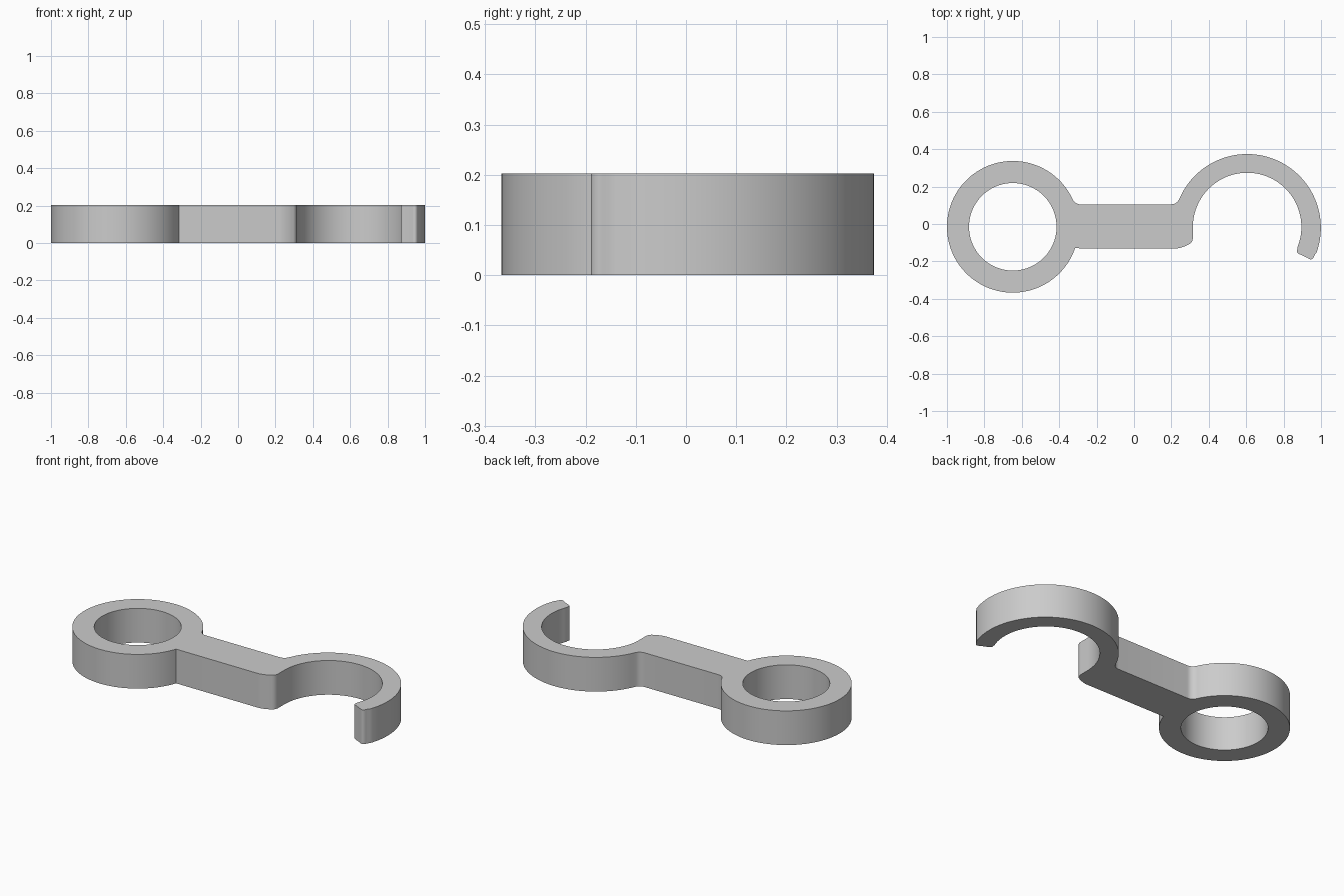
import bpy
import bmesh
from math import cos, sin, radians

HEIGHT = 0.203

if "Cube" in bpy.data.objects:
    bpy.data.objects.remove(bpy.data.objects["Cube"], do_unlink=True)


def arc(cx, cy, r, a0, a1, n):
    angles = [radians(a0 + (a1 - a0) * i / n) for i in range(n + 1)]
    return [(cx + r * cos(a), cy + r * sin(a)) for a in angles]


def bend(p, c, q, n=8):
    """Rounded corner from p to q, pulled towards c."""
    ts = [i / n for i in range(n + 1)]
    return [tuple((1 - t) ** 2 * a + 2 * t * (1 - t) * b + t * t * d
                  for a, b, d in zip(p, c, q)) for t in ts]


RING = (-0.648, -0.015)
HOOK = (0.605, -0.02)

# Outer contour, counter-clockwise from the underside of the arm
outline = bend((0.225, -0.131), (0.255, -0.128), (0.285, -0.113))
outline += bend((0.29, -0.11), (0.315, -0.1), (0.315, -0.07))
outline += arc(0.605, -0.016, 0.29, 180, -22, 72)          # inside of hook
outline += bend((0.873, -0.135), (0.865, -0.152), (0.882, -0.16))
outline += bend((0.928, -0.181), (0.953, -0.203), (0.966, -0.165))
outline += arc(*HOOK, 0.394, -20, 156, 72)                 # outside of hook
outline += bend((0.24, 0.131), (0.228, 0.105), (0.195, 0.105))
outline += bend((-0.285, 0.105), (-0.315, 0.105), (-0.33, 0.135))
outline += arc(*RING, 0.352, 26, 341, 110)                 # outside of ring

hole = arc(*RING, 0.234, 0, 360, 90)[:-1]

# Flat filled profile, extruded to full thickness
curve = bpy.data.curves.new("hook_link_profile", "CURVE")
curve.dimensions = "2D"
curve.fill_mode = "BOTH"
curve.extrude = HEIGHT / 2
for points in (outline, hole):
    spline = curve.splines.new("POLY")
    spline.points.add(len(points) - 1)
    for point, (x, y) in zip(spline.points, points):
        point.co = (x, y, HEIGHT / 2, 1)
    spline.use_cyclic_u = True

link = bpy.data.objects.new("hook_link", curve)
bpy.context.collection.objects.link(link)
link.location.z = HEIGHT / 2
bpy.ops.object.select_all(action="DESELECT")
link.select_set(True)
bpy.context.view_layer.objects.active = link
bpy.ops.object.convert(target="MESH")
link = bpy.context.object
link.name = "hook_link"

# Weld caps to walls and rest the part on the ground
bm = bmesh.new()
bm.from_mesh(link.data)
bmesh.ops.remove_doubles(bm, verts=bm.verts, dist=0.0005)
bmesh.ops.recalc_face_normals(bm, faces=bm.faces)
low = min(v.co.z for v in bm.verts)
for v in bm.verts:
    v.co.z -= low
bm.to_mesh(link.data)
bm.free()
link.location.z = 0
bpy.ops.object.shade_smooth_by_angle(angle=radians(30))

# Plain grey
grey = bpy.data.materials.new("grey")
grey.use_nodes = True
colour = (0.6, 0.6, 0.6, 1)
grey.diffuse_color = colour
grey.node_tree.nodes["Principled BSDF"].inputs["Base Color"].default_value = colour
link.data.materials.clear()
link.data.materials.append(grey)
